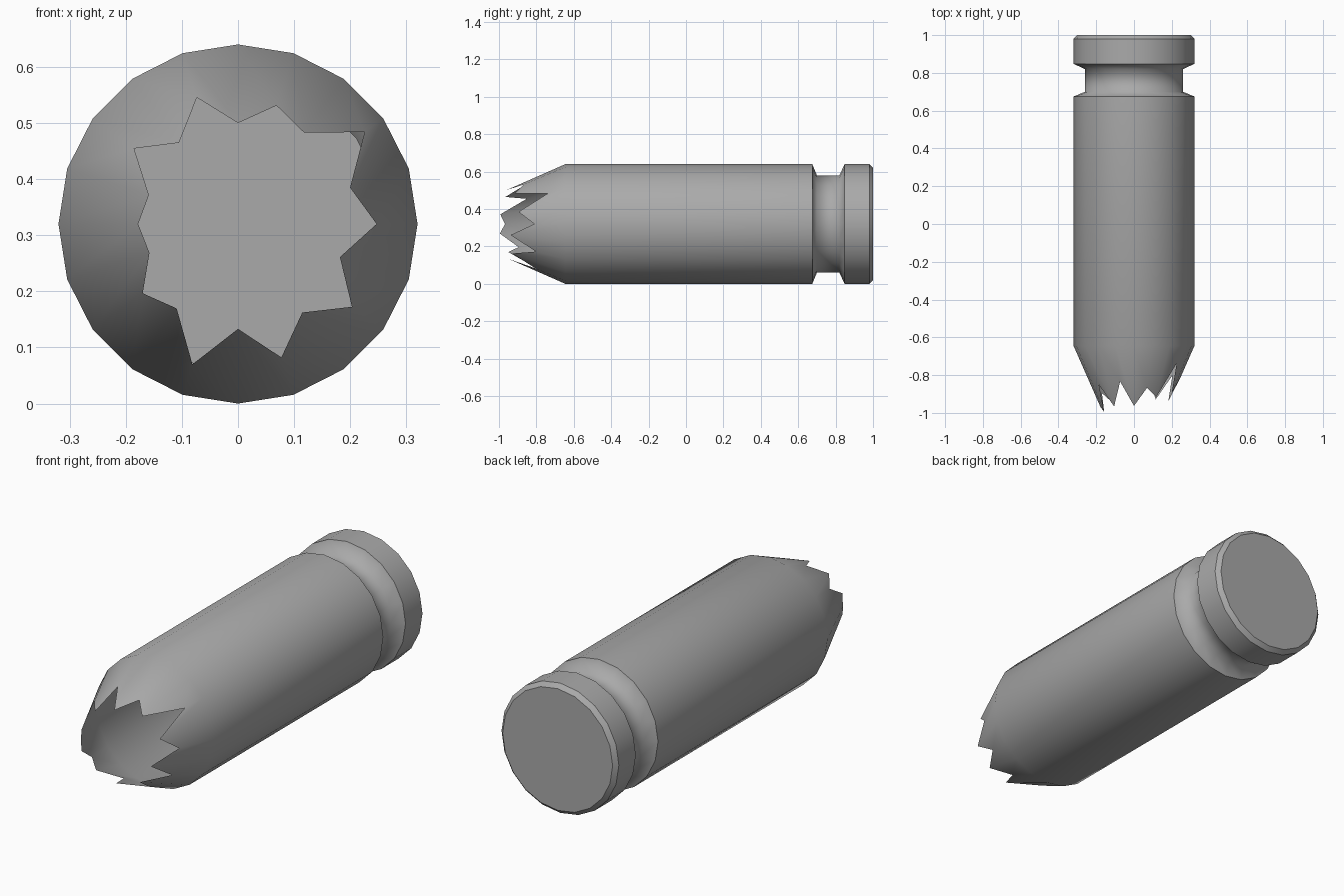
import bpy
import bmesh
from math import cos, sin, tau

if "Cube" in bpy.data.objects:
    bpy.data.objects.remove(bpy.data.objects["Cube"], do_unlink=True)

SIDES = 20
RADIUS = 0.32
NOSE_START = -0.645
NOSE_SLOPE = 0.44

# Radius of the torn mouth at each side, counterclockwise from +x
MOUTH = [0.247, 0.21, 0.279, 0.201, 0.222, 0.18, 0.237, 0.179, 0.229, 0.167,
         0.178, 0.166, 0.21, 0.186, 0.263, 0.187, 0.25, 0.195, 0.251, 0.191]

# Casing profile from nose to base: position along y, radius, crisp edge
PROFILE = [
    (NOSE_START, RADIUS, False),
    (0.675, RADIUS, True),
    (0.70, 0.26, False),
    (0.82, 0.26, False),
    (0.848, RADIUS, True),
    (0.98, RADIUS, True),
    (1.0, 0.30, True),
]


def ring_vert(bm, i, y, r):
    a = tau * i / SIDES
    return bm.verts.new((r * cos(a), y, RADIUS + r * sin(a)))


metal = bpy.data.materials.new("grey_metal")
metal.use_nodes = True
grey = (0.4, 0.4, 0.4, 1.0)
metal.diffuse_color = grey
metal.node_tree.nodes["Principled BSDF"].inputs["Base Color"].default_value = grey

bm = bmesh.new()

# Torn edge lies on the tapering nose cone
rings = [[ring_vert(bm, i, NOSE_START - (RADIUS - r) / NOSE_SLOPE, r)
          for i, r in enumerate(MOUTH)]]

# Body, extractor groove and rim
for y, r, crisp in PROFILE:
    rings.append([ring_vert(bm, i, y, r) for i in range(SIDES)])

for front, back in zip(rings, rings[1:]):
    for i in range(SIDES):
        k = (i + 1) % SIDES
        bm.faces.new((front[i], back[i], back[k], front[k])).smooth = True

# Closed base, open mouth
bm.faces.new(rings[-1][::-1])

# Crisp lips around the groove and rim
for ring, (y, r, crisp) in zip(rings[1:], PROFILE):
    if crisp:
        for i in range(SIDES):
            bm.edges.get((ring[i], ring[(i + 1) % SIDES])).smooth = False

mesh = bpy.data.meshes.new("casing")
bm.to_mesh(mesh)
bm.free()
mesh.materials.append(metal)
casing = bpy.data.objects.new("casing", mesh)
bpy.context.collection.objects.link(casing)
